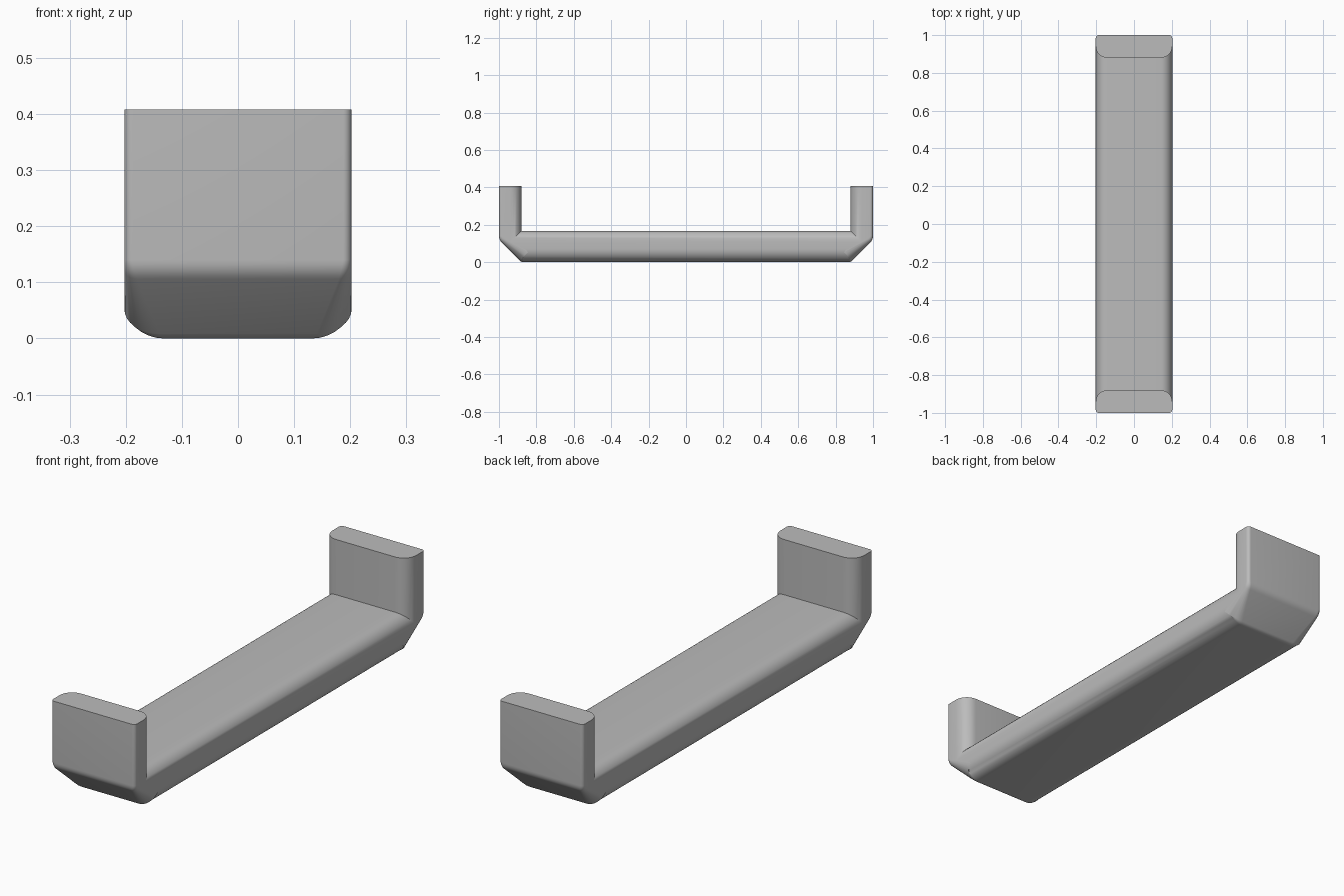
import bpy, bmesh
from math import sin, cos, pi
from mathutils import Vector

cube = bpy.data.objects.get("Cube")
if cube:
    bpy.data.objects.remove(cube, do_unlink=True)

HALF_W, TOP = 0.2025, 0.408
INNER_Y, BAR_TOP, INNER_R = 0.88, 0.167, 0.06
LEG_R, BAR_R = 0.015, 0.07
ARC = 8


def section(inner, inner_dir, outer, outer_dir, radius):
    """Closed ring: inner rounded corners, then outer rounded corners."""
    half = []
    for i in range(ARC + 1):
        a = i / ARC * pi / 2
        p = inner + inner_dir * INNER_R * (1 - cos(a))
        half.append(Vector((HALF_W - INNER_R * (1 - sin(a)), p.x, p.y)))
    for i in range(ARC + 1):
        a = i / ARC * pi / 2
        p = outer + outer_dir * radius * (1 - sin(a))
        half.append(Vector((HALF_W - radius * (1 - cos(a)), p.x, p.y)))
    return half + [Vector((-p.x, p.y, p.z)) for p in reversed(half)]


def fillet(a, corner, b, steps=5):
    for i in range(steps + 1):
        t = i / steps
        yield t, a * (1 - t) ** 2 + corner * 2 * t * (1 - t) + b * t * t


# Stations down the front leg, over the chamfer and into the bar, in (y, z)
V = Vector
knee, heel, slope = V((-1, 0.12)), V((-INNER_Y, 0)), V((1, -1)).normalized()
miter, miter_dir = V((-INNER_Y, BAR_TOP)), V((-1, -1))
rings = [section(V((-INNER_Y, TOP)), V((-1, 0)), V((-1, TOP)), V((1, 0)), LEG_R)]
for t, p in fillet(knee + V((0, 0.02)), knee, knee + slope * 0.02):
    a = t * pi / 4
    rings.append(section(miter, miter_dir, p, V((cos(a), sin(a))), LEG_R + 0.008 * t))
for t, p in fillet(heel - slope * 0.012, heel, heel + V((0.012, 0))):
    a = (1 + t) * pi / 4
    rings.append(section(miter, miter_dir, p, V((cos(a), sin(a))), BAR_R - 0.008 * (1 - t)))

# The back end mirrors the front end
rings += [[V((p.x, -p.y, p.z)) for p in ring] for ring in reversed(rings)]

# Skin the stations into one solid
bm = bmesh.new()
loops = [[bm.verts.new(p) for p in ring] for ring in rings]
count = len(loops[0])
for a, b in zip(loops, loops[1:]):
    for i in range(count):
        j = (i + 1) % count
        bm.faces.new((a[i], a[j], b[j], b[i]))
bm.faces.new(loops[0])
bm.faces.new(loops[-1])
bmesh.ops.remove_doubles(bm, verts=bm.verts, dist=0.0002)
bmesh.ops.recalc_face_normals(bm, faces=bm.faces)
mesh = bpy.data.meshes.new("pull_handle")
bm.to_mesh(mesh)
bm.free()

# Grey metal
grey = bpy.data.materials.new("grey_metal")
grey.use_nodes = True
colour = (0.5, 0.5, 0.5, 1)
grey.diffuse_color = colour
grey.node_tree.nodes["Principled BSDF"].inputs["Base Color"].default_value = colour
mesh.materials.append(grey)

handle = bpy.data.objects.new("pull_handle", mesh)
bpy.context.collection.objects.link(handle)
bpy.context.view_layer.objects.active = handle
handle.select_set(True)
bpy.ops.object.shade_smooth_by_angle(angle=pi / 6)
